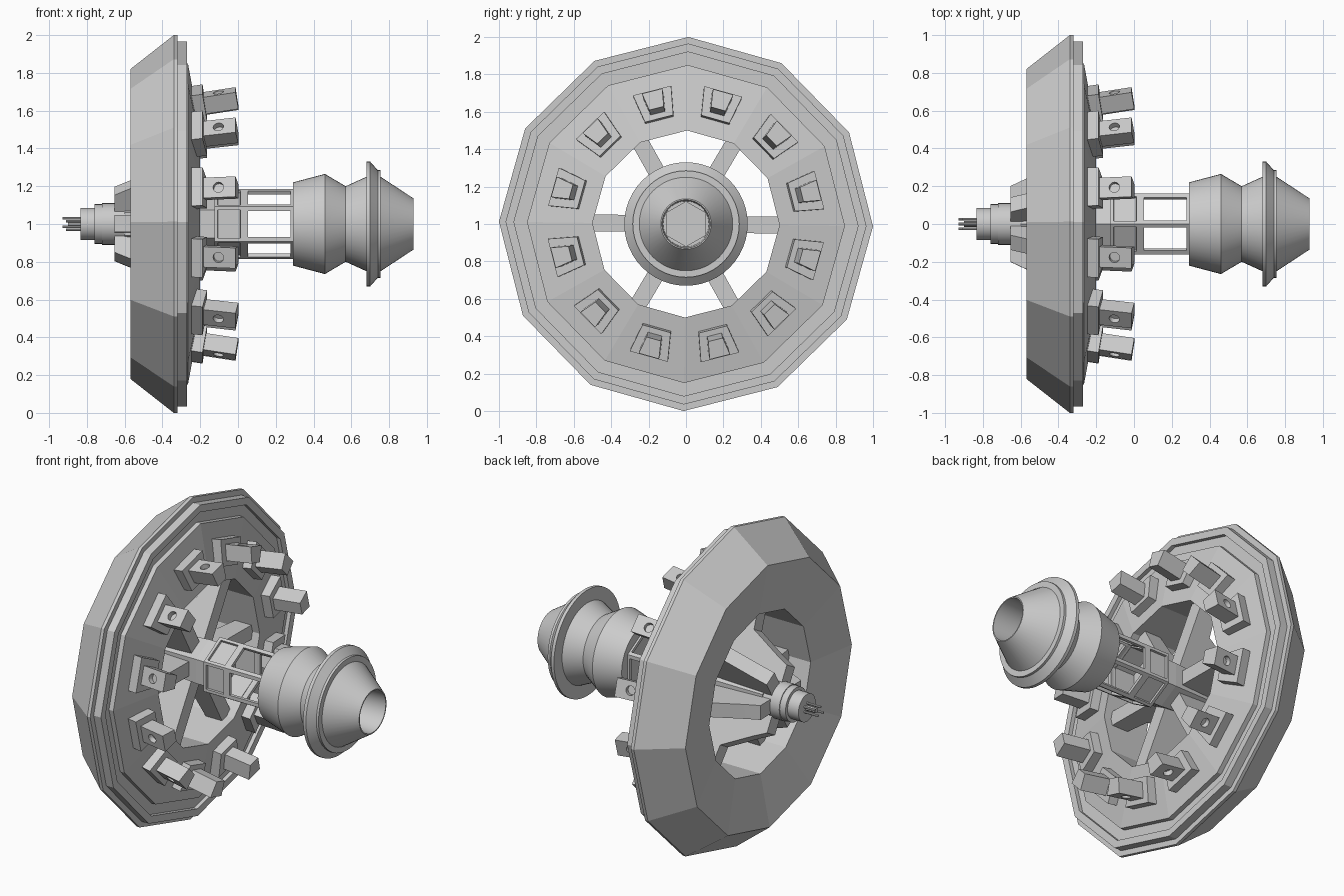
import bpy
import bmesh
from math import sin, cos, pi, radians
from mathutils import Matrix, Vector

if "Cube" in bpy.data.objects:
    bpy.data.objects.remove(bpy.data.objects["Cube"])

CENTRE = Matrix.Translation((0, 0, 1))
TWIST = radians(-0.7)


def finish(name, bm, smooth=False):
    bmesh.ops.recalc_face_normals(bm, faces=bm.faces)
    mesh = bpy.data.meshes.new(name)
    bm.to_mesh(mesh)
    bm.free()
    obj = bpy.data.objects.new(name, mesh)
    bpy.context.collection.objects.link(obj)
    obj.matrix_world = CENTRE
    if smooth:
        bpy.ops.object.select_all(action='DESELECT')
        obj.select_set(True)
        bpy.context.view_layer.objects.active = obj
        bpy.ops.object.shade_smooth_by_angle(angle=radians(25))
    return obj


def lathe(name, profile, sides, loop=False, smooth=False, turn=0.0):
    """Spin (x, radius) points about the x axis."""
    bm = bmesh.new()
    rings = []
    for x, r in profile:
        angles = [turn + 2 * pi * k / sides for k in range(sides)]
        rings.append([bm.verts.new((x, r * sin(a), r * cos(a))) for a in angles])
    pairs = list(zip(rings, rings[1:]))
    if loop:
        pairs.append((rings[-1], rings[0]))
    else:
        bm.faces.new(rings[0])
        bm.faces.new(rings[-1])
    for a, b in pairs:
        for k in range(sides):
            j = (k + 1) % sides
            bm.faces.new((a[k], a[j], b[j], b[k]))
    return finish(name, bm, smooth)


def extrude_outline(name, outline, offset):
    """Turn an outline into a solid by sweeping it along offset."""
    bm = bmesh.new()
    face = bm.faces.new([bm.verts.new(p) for p in outline])
    swept = bmesh.ops.extrude_face_region(bm, geom=[face])
    verts = [v for v in swept["geom"] if isinstance(v, bmesh.types.BMVert)]
    bmesh.ops.translate(bm, verts=verts, vec=Vector(offset))
    return finish(name, bm)


def repeat_around(obj, count, start, local=Matrix()):
    """Place linked copies of obj about the x axis."""
    for k in range(count):
        item = obj if k == 0 else obj.copy()
        if k:
            bpy.context.collection.objects.link(item)
        spin = Matrix.Rotation(TWIST - start - 2 * pi * k / count, 4, 'X')
        item.matrix_world = CENTRE @ spin @ local


def wedge(name, x0, x1, outer, inner, half):
    """Block with a trapezoid section, wider on its outer side."""
    outline = [(x0, -outer, half), (x0, outer, half),
               (x0, inner, -half), (x0, -inner, -half)]
    return extrude_outline(name, outline, (x1 - x0, 0, 0))


# Thick faceted ring: sloped outside, stepped rim, grooved front, dished back
lathe("ring", [
    (-.57, .82), (-.34, 1), (-.32, 1), (-.32, .965), (-.27, .965),
    (-.27, .92), (-.295, .92), (-.295, .85), (-.265, .85),
    (-.20, .50), (-.51, .50)], 12, loop=True, turn=-TWIST)

# Twelve docking posts, each with a base and a hole in its outer face
tilt = (Matrix.Translation((-.22, 0, .652))
        @ Matrix.Rotation(radians(-9), 4, 'Y'))
base = wedge("post_base", -.03, .045, .105, .078, .078)
repeat_around(base, 12, pi / 12, tilt)

post = wedge("post", .04, .217, .056, .04, .048)
bm = bmesh.new()
bmesh.ops.create_cone(bm, cap_ends=True, segments=20, radius1=.028,
                      radius2=.028, depth=.06,
                      matrix=Matrix.Translation((.125, 0, .048)))
cutter = finish("hole_cutter", bm)
cutter.hide_render = True
cut = post.modifiers.new("hole", 'BOOLEAN')
cut.object = cutter
cut.operation = 'DIFFERENCE'
cut.solver = 'EXACT'
bpy.ops.object.select_all(action='DESELECT')
bpy.context.view_layer.objects.active = post
post.select_set(True)
bpy.ops.object.modifier_apply(modifier="hole")
bpy.data.objects.remove(cutter)
repeat_around(post, 12, pi / 12, tilt)

# Six arms: a sloping fin along the hub that turns into a spoke to the ring
arm_profile = [(-.655, .10), (-.655, .20), (-.57, .24), (-.38, .34),
               (-.36, .51), (-.25, .51), (-.25, .10)]
arm = extrude_outline("arm", [(x, -.045, r) for x, r in arm_profile], (0, .09, 0))
repeat_around(arm, 6, pi / 6)

# Hub core and stepped tail
lathe("hub_core", [(-.60, .12), (-.20, .15), (-.12, .15)], 6)
lathe("tail", [(-.60, .11), (-.72, .11), (-.72, .105), (-.76, .105),
               (-.76, .085), (-.835, .085)], 32, smooth=True)

# Tail antenna pins
lathe("centre_pin", [(-.83, .016), (-.90, .016)], 10, smooth=True)
for k in range(6):
    pin = lathe("pin", [(-.83, .007), (-.93 + .02 * (k % 2), .007)], 8, smooth=True)
    a = k * pi / 3
    pin.matrix_world = CENTRE @ Matrix.Translation((0, .03 * sin(a), .03 * cos(a)))


def hex_frame(name, x0, x1, border, is_open):
    """Hexagonal section whose sides are windows or sunken panels."""
    bm = bmesh.new()
    ends = [[bm.verts.new((x, .185 * sin(k * pi / 3), .185 * cos(k * pi / 3)))
             for k in range(6)] for x in (x0, x1)]
    sides = []
    for k in range(6):
        j = (k + 1) % 6
        sides.append(bm.faces.new((ends[0][k], ends[0][j], ends[1][j], ends[1][k])))
    bmesh.ops.recalc_face_normals(bm, faces=bm.faces)
    bmesh.ops.inset_individual(bm, faces=sides, thickness=border)
    if is_open:
        bmesh.ops.delete(bm, geom=sides, context='FACES')
    else:
        bmesh.ops.inset_individual(bm, faces=sides, thickness=.001, depth=-.015)
    obj = finish(name, bm)
    shell = obj.modifiers.new("thickness", 'SOLIDIFY')
    shell.thickness = .02
    shell.offset = -1


# Lattice neck
hex_frame("neck_panels", -.125, .03, .025, False)
hex_frame("neck_windows", .03, .30, .032, True)
lathe("neck_bulkhead", [(-.125, .18), (-.11, .18)], 6)

# Rounded pod with a flange and a hollow nose
lathe("pod", [
    (.29, .22), (.46, .265), (.57, .20), (.68, .25), (.68, .33),
    (.70, .33), (.74, .285), (.755, .285), (.755, .25),
    (.93, .135), (.93, .128), (.75, .122)], 48, smooth=True)
lathe("nose_socket", [(.74, .122), (.76, .122)], 6)
